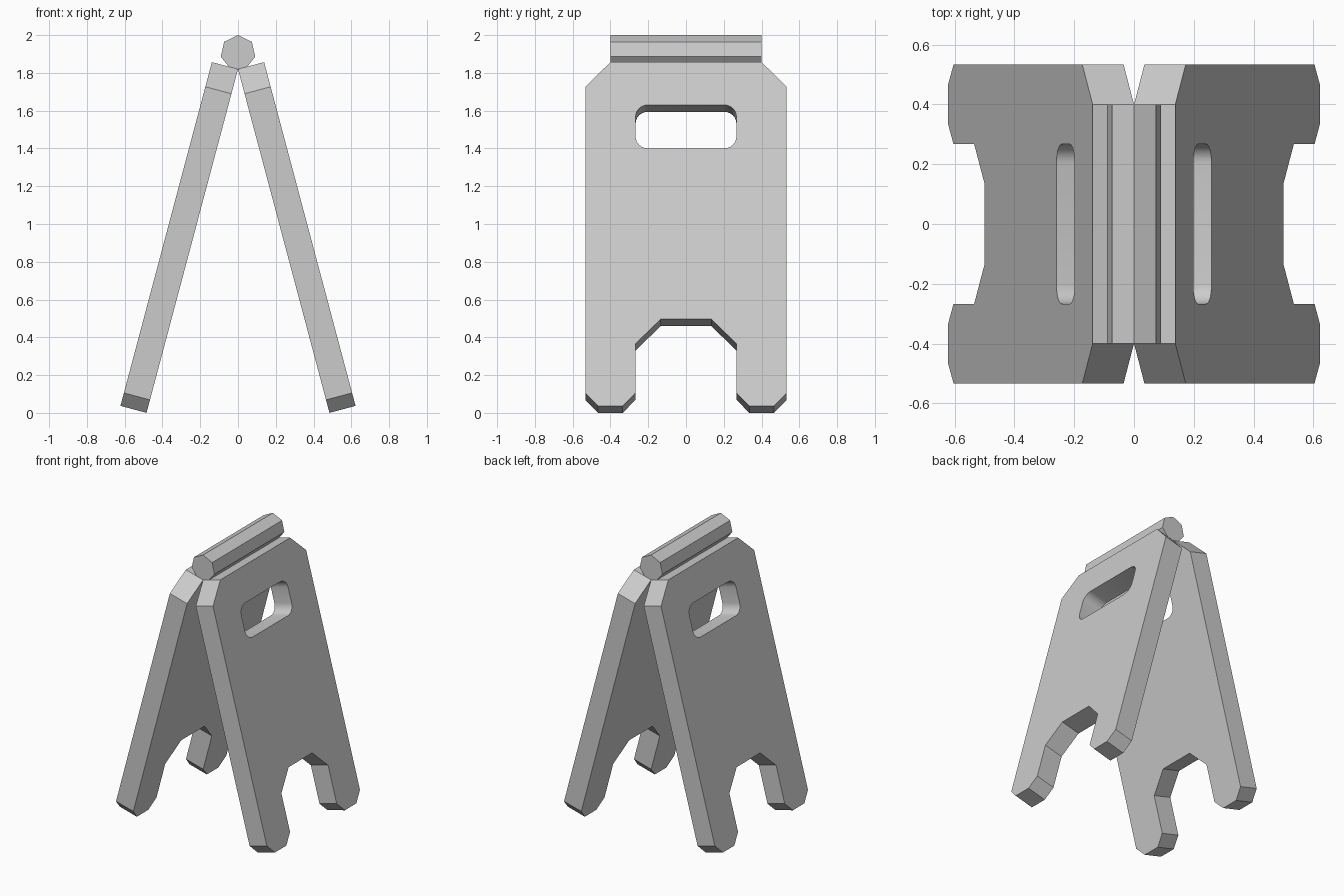
import bpy, bmesh
from math import sin, cos, pi, radians

if "Cube" in bpy.data.objects:
    bpy.data.objects.remove(bpy.data.objects["Cube"])

TILT = radians(14.9)
PIVOT_Z = 1.82
THICK = 0.143


def prism(name, points, lo, hi, place):
    """Extrude a 2D profile from depth lo to hi; place(a, b, depth) gives the 3D point."""
    bm = bmesh.new()
    ends = [[bm.verts.new(place(a, b, d)) for a, b in points] for d in (lo, hi)]
    for ring in ends:
        bm.faces.new(ring)
    n = len(points)
    for i in range(n):
        j = (i + 1) % n
        bm.faces.new((ends[0][i], ends[0][j], ends[1][j], ends[1][i]))
    bmesh.ops.recalc_face_normals(bm, faces=bm.faces)
    mesh = bpy.data.meshes.new(name)
    bm.to_mesh(mesh)
    bm.free()
    obj = bpy.data.objects.new(name, mesh)
    bpy.context.collection.objects.link(obj)
    return obj


def rounded_rect(y, u0, u1, r, steps=6):
    corners = [(y - r, u1 - r, 0), (-y + r, u1 - r, 1), (-y + r, u0 + r, 2), (y - r, u0 + r, 3)]
    return [(cy + r * cos((q + k / steps) * pi / 2), cu + r * sin((q + k / steps) * pi / 2))
            for cy, cu, q in corners for k in range(steps + 1)]


# Half outline of a panel: (y, distance down the slope), mirrored across y
half = [(0.40, 0), (0.533, 0.135), (0.533, 1.812), (0.466, 1.883),
        (0.335, 1.883), (0.267, 1.812), (0.267, 1.543), (0.135, 1.408)]
outline = half + [(-y, u) for y, u in reversed(half)]
slot = rounded_rect(0.267, 0.234, 0.472, 0.065)

# Two leaning panels with chamfered feet and a hand slot
for side, name in ((1, "right_panel"), (-1, "left_panel")):
    def lean(y, u, t, side=side):
        return (side * (u * sin(TILT) + t * cos(TILT)), y,
                PIVOT_Z - u * cos(TILT) + t * sin(TILT))

    panel = prism(name, outline, 0, THICK, lean)
    cutter = prism("slot_cutter", slot, -0.1, THICK + 0.1, lean)
    cutter.hide_render = True
    mod = panel.modifiers.new("hand_slot", 'BOOLEAN')
    mod.operation = 'DIFFERENCE'
    mod.solver = 'EXACT'
    mod.object = cutter
    bpy.ops.object.select_all(action='DESELECT')
    panel.select_set(True)
    bpy.context.view_layer.objects.active = panel
    bpy.ops.object.modifier_apply(modifier=mod.name)
    bpy.data.objects.remove(cutter)
    bpy.ops.object.shade_smooth_by_angle(angle=radians(30))

# Seven-sided hinge rod along the top
R = 0.0935
rod = [(R * sin(2 * pi * i / 7), 2 - R + R * cos(2 * pi * i / 7)) for i in range(7)]
prism("hinge_rod", rod, -0.40, 0.40, lambda x, z, y: (x, y, z))
